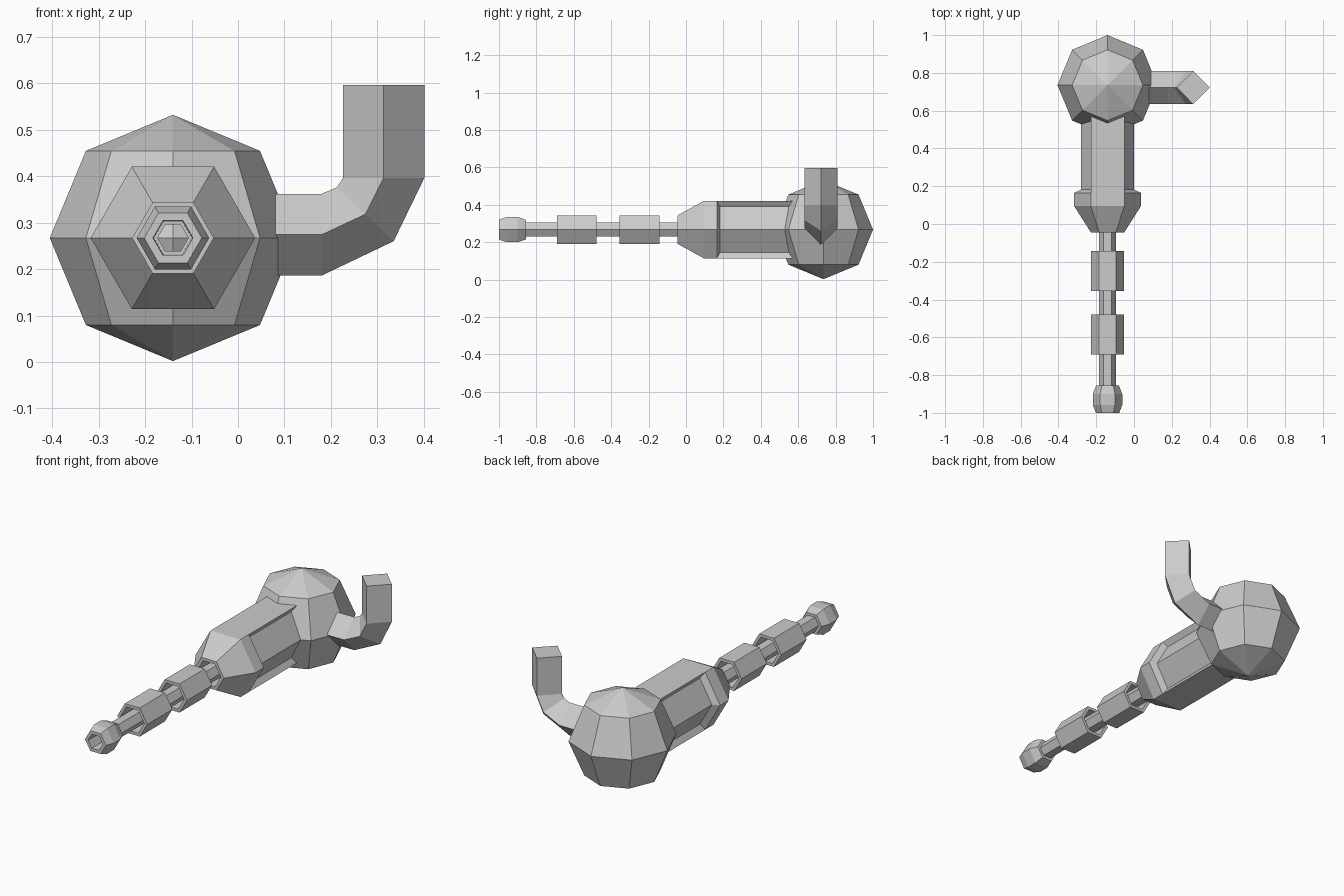
import bpy, bmesh
from math import cos, sin, pi
from mathutils import Vector

if "Cube" in bpy.data.objects:
    bpy.data.objects.remove(bpy.data.objects["Cube"])

CX, CZ = -0.14, 0.267   # shaft axis, running along y


def finish(bm, name):
    bmesh.ops.recalc_face_normals(bm, faces=bm.faces)
    me = bpy.data.meshes.new(name)
    bm.to_mesh(me)
    bm.free()
    ob = bpy.data.objects.new(name, me)
    bpy.context.collection.objects.link(ob)
    return ob


def loft(bm, rings, closed):
    n = len(rings[0])
    pairs = list(zip(rings, rings[1:]))
    if closed:
        pairs.append((rings[-1], rings[0]))
    return [[bm.faces.new((a[i], a[(i + 1) % n], b[(i + 1) % n], b[i])) for i in range(n)]
            for a, b in pairs]


def hex_rings(bm, profile):
    return [[bm.verts.new((CX + r * cos(i * pi / 3), y, CZ + r * sin(i * pi / 3)))
             for i in range(6)] for y, r in profile]


def hex_tube(name, profile):
    """Hollow hexagonal part from a closed (y, radius) profile."""
    bm = bmesh.new()
    loft(bm, hex_rings(bm, profile), True)
    return finish(bm, name)


# Ball at the back
bm = bmesh.new()
bmesh.ops.create_uvsphere(bm, u_segments=8, v_segments=4, radius=0.265)
bmesh.ops.translate(bm, verts=bm.verts, vec=(CX, 0.735, CZ))
finish(bm, "ball")

# Main body with recessed side panels
bm = bmesh.new()
bands = loft(bm, hex_rings(bm, [(0.05, 0.07), (-0.045, 0.07), (-0.045, 0.088), (0.095, 0.177),
                                (0.165, 0.177), (0.6, 0.177)]), False)
bmesh.ops.recalc_face_normals(bm, faces=bm.faces)
for side in ((0, 5), (2, 3)):
    bmesh.ops.inset_region(bm, faces=[bands[-1][i] for i in side],
                           thickness=0.017, depth=-0.032, use_even_offset=True)
finish(bm, "body")

# Long hollow rod, two sleeves and the muzzle knob
hex_tube("rod", [(-0.9, 0.044), (0.1, 0.044), (0.1, 0.033), (-0.9, 0.033)])
for i, y in enumerate((-0.69, -0.355)):
    hex_tube(f"sleeve_{i + 1}", [(y, 0.088), (y + 0.212, 0.088),
                                 (y + 0.212, 0.07), (y, 0.07)])
hex_tube("muzzle_knob", [(-1.0, 0.062), (-0.957, 0.078), (-0.9, 0.078), (-0.855, 0.06),
                         (-0.855, 0.04), (-1.0, 0.043)])

# Bent square pipe on the right: each row is (inner, centre, outer) edge in x, z
Y, H = 0.722, 0.0875
stations = [((0.08, 0.362), (0.08, 0.274), (0.08, 0.186)),
            ((0.18, 0.362), (0.18, 0.274), (0.18, 0.186)),
            ((0.213, 0.376), (0.274, 0.318), (0.335, 0.26)),
            ((0.226, 0.396), (0.313, 0.396), (0.401, 0.396)),
            ((0.226, 0.596), (0.313, 0.596), (0.401, 0.596))]
bm = bmesh.new()
rings = []
for inner, mid, outer in stations:
    pts = [(inner[0], Y, inner[1]), (mid[0], Y - H, mid[1]),
           (outer[0], Y, outer[1]), (mid[0], Y + H, mid[1])]
    rings.append([bm.verts.new(p) for p in pts])
loft(bm, rings, False)
bm.faces.new(rings[0])
bm.faces.new(rings[-1])
finish(bm, "side_pipe")
